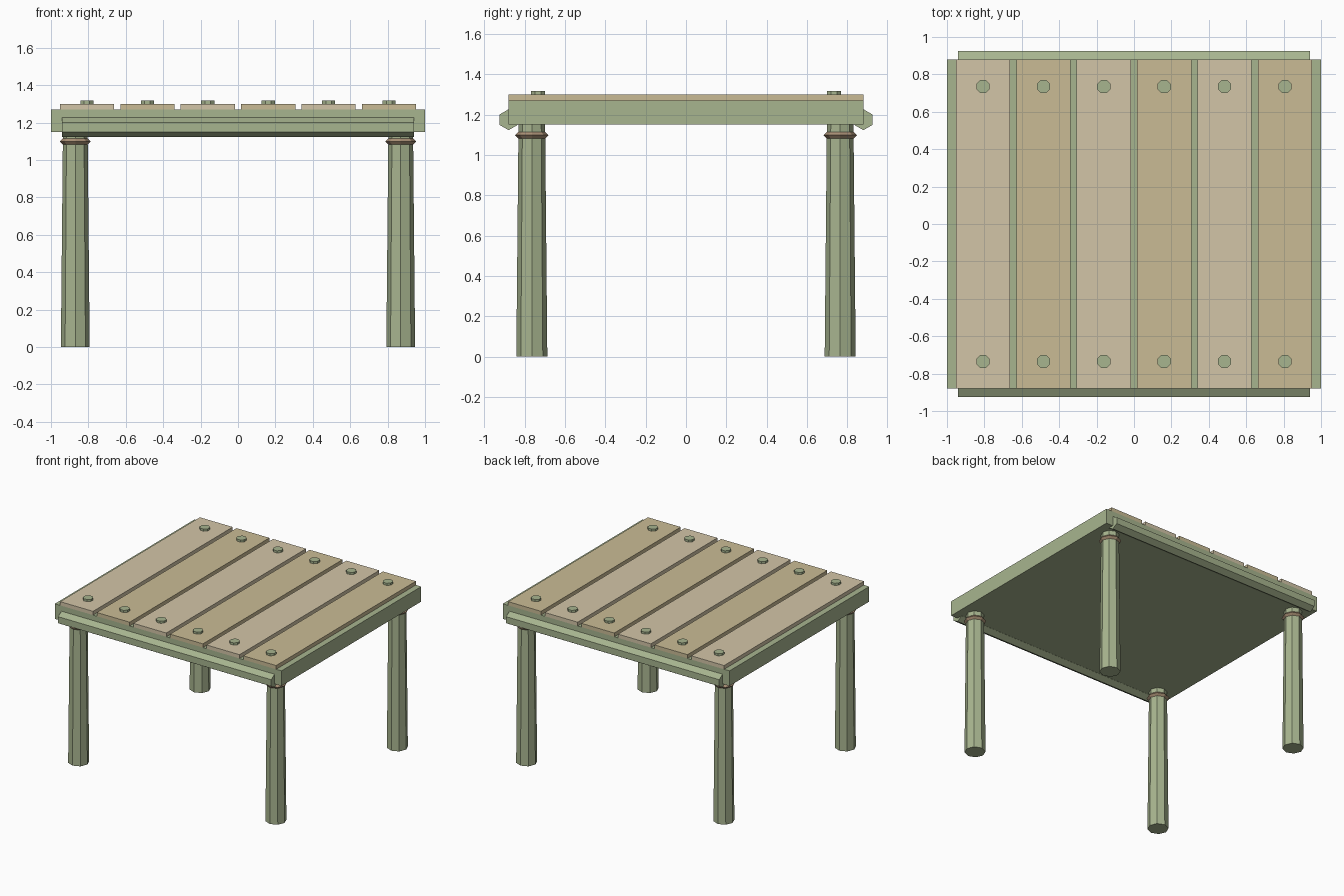
import bpy
import math

if "Cube" in bpy.data.objects:
    bpy.data.objects.remove(bpy.data.objects["Cube"])


def material(name, color):
    m = bpy.data.materials.new(name)
    m.diffuse_color = (*color, 1)
    m.use_nodes = True
    m.node_tree.nodes["Principled BSDF"].inputs["Base Color"].default_value = m.diffuse_color
    return m


sage = material("sage", (0.39, 0.46, 0.275))
light_wood = material("light_wood", (0.65, 0.56, 0.39))
dark_wood = material("dark_wood", (0.59, 0.50, 0.30))
brown = material("brown", (0.40, 0.28, 0.18))


def finish(name, mat):
    ob = bpy.context.object
    ob.name = name
    ob.data.materials.append(mat)
    return ob


def box(name, center, size, mat):
    bpy.ops.mesh.primitive_cube_add(size=1, location=center)
    ob = finish(name, mat)
    ob.scale = size
    return ob


def prism(name, sides, r1, r2, depth, center, mat, rot=(0, 0, 0)):
    bpy.ops.mesh.primitive_cone_add(vertices=sides, radius1=r1, radius2=r2,
                                    depth=depth, location=center, rotation=rot)
    return finish(name, mat)


# Table slab
box("table_slab", (0, 0, 1.21), (2, 1.76, 0.12), sage)

# Top planks in alternating tones, each with a peg at both ends
for i in range(6):
    x = (i - 2.5) * 0.323
    box(f"plank_{i + 1}", (x, 0, 1.285), (0.29, 1.76, 0.03),
        dark_wood if i % 2 else light_wood)
    for side, y in (("front", -0.735), ("back", 0.735)):
        prism(f"{side}_peg_{i + 1}", 8, 0.038, 0.038, 0.018,
              (x, y, 1.308), sage, (0, 0, math.pi / 8))

# Hexagonal rails half sunk into the front and back edges
for side, y in (("front", -0.88), ("back", 0.88)):
    prism(f"{side}_rail", 6, 0.052, 0.052, 1.88, (0, y, 1.175), sage,
          (math.pi / 2, math.pi / 2, 0))
    rail = bpy.context.object
    # Lay the rail along x with a corner pointing up
    rail.rotation_euler = (math.pi / 2, 0, math.pi / 2)

# Tapered octagonal legs with a pointed collar ring
for side, y in (("front", -0.765), ("back", 0.765)):
    for hand, x in (("left", -0.87), ("right", 0.87)):
        prism(f"{side}_{hand}_leg", 8, 0.077, 0.066, 1.15, (x, y, 0.575), sage)
        bpy.ops.mesh.primitive_torus_add(major_segments=8, minor_segments=4,
                                         major_radius=0.066, minor_radius=0.017,
                                         location=(x, y, 1.098))
        finish(f"{side}_{hand}_collar", brown)
